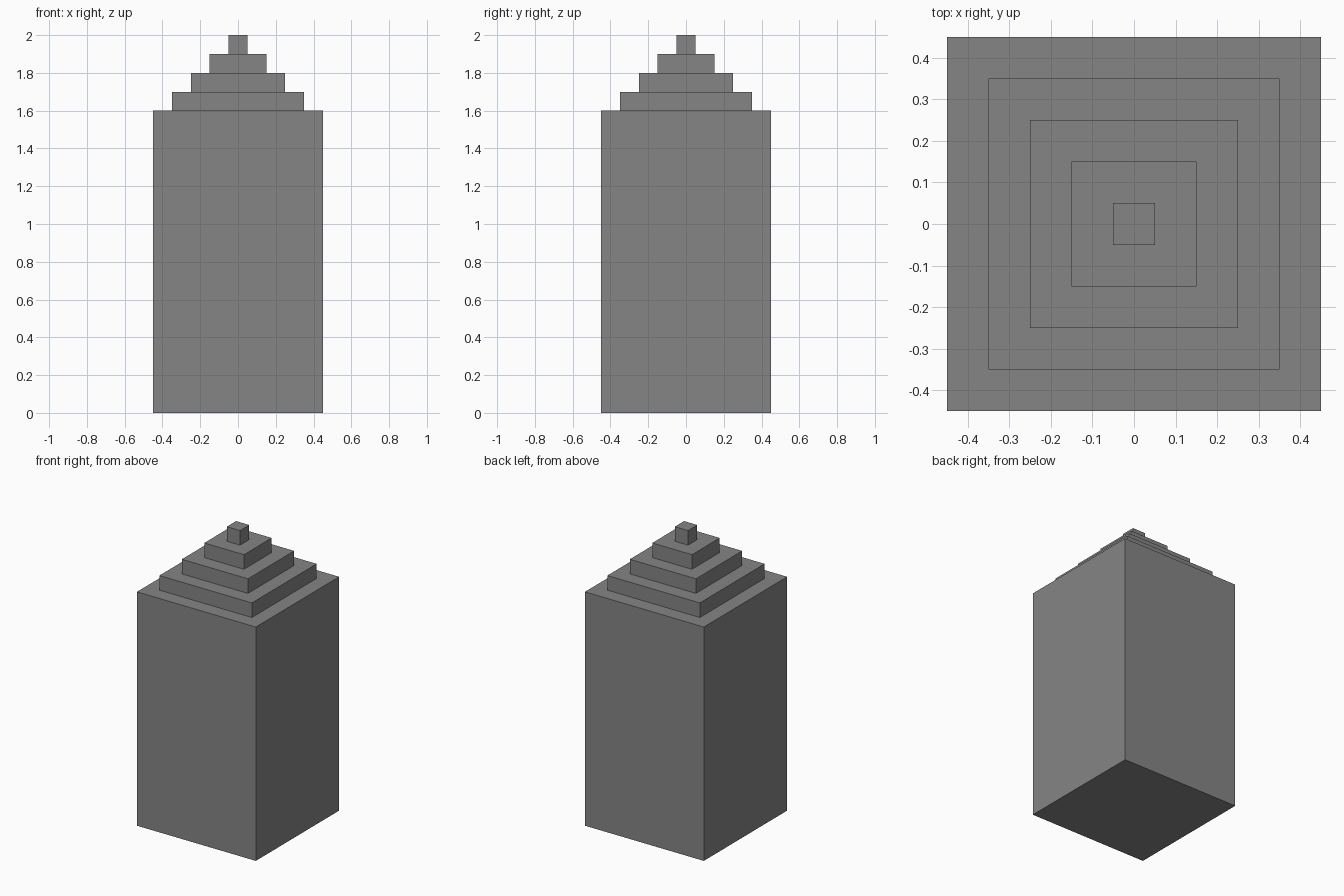
import bpy
import bmesh

cube = bpy.data.objects.get("Cube")
if cube:
    bpy.data.objects.remove(cube, do_unlink=True)

HALF_WIDTH = 0.45
SHAFT_HEIGHT = 1.6
STEP = 0.1
STEP_COUNT = 4

# One plain grey for the whole tower
grey = bpy.data.materials.new("stone_grey")
grey.use_nodes = True
colour = (0.235, 0.235, 0.235, 1)
grey.diffuse_color = colour
grey.node_tree.nodes["Principled BSDF"].inputs["Base Color"].default_value = colour


def raise_face(bm, face, height):
    """Extrude a face straight up and return the new cap."""
    bmesh.ops.translate(
        bm, vec=(0, 0, height),
        verts=bmesh.ops.extrude_discrete_faces(bm, faces=[face])["faces"][0].verts)
    return max(bm.faces, key=lambda f: f.calc_center_median().z)


# Square shaft
bm = bmesh.new()
bmesh.ops.create_cube(bm, size=1)
for v in bm.verts:
    v.co.x *= 2 * HALF_WIDTH
    v.co.y *= 2 * HALF_WIDTH
    v.co.z = (v.co.z + 0.5) * SHAFT_HEIGHT
top = max(bm.faces, key=lambda f: f.calc_center_median().z)

# Stepped roof: inset the top, then raise it, once per tier
for _ in range(STEP_COUNT):
    bmesh.ops.inset_region(bm, faces=[top], thickness=STEP, use_even_offset=True)
    top = raise_face(bm, top, STEP)

bmesh.ops.recalc_face_normals(bm, faces=bm.faces)
mesh = bpy.data.meshes.new("stepped_tower")
bm.to_mesh(mesh)
bm.free()
mesh.materials.append(grey)
tower = bpy.data.objects.new("stepped_tower", mesh)
bpy.context.collection.objects.link(tower)
